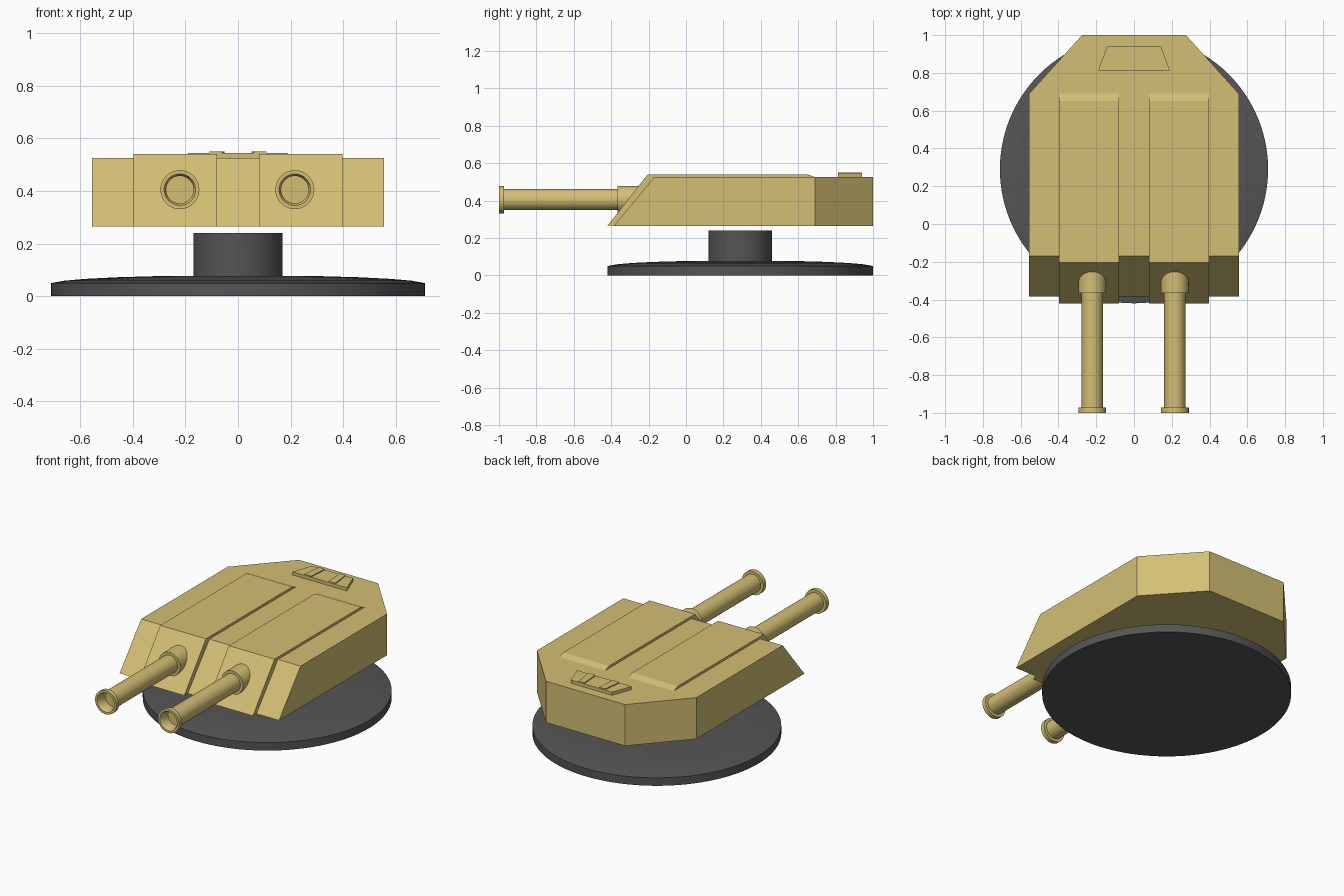
import bpy, bmesh, math
from mathutils import Vector

if "Cube" in bpy.data.objects:
    bpy.data.objects.remove(bpy.data.objects["Cube"])


def material(name, rgb):
    m = bpy.data.materials.new(name)
    m.diffuse_color = (*rgb, 1)
    m.use_nodes = True
    m.node_tree.nodes["Principled BSDF"].inputs["Base Color"].default_value = m.diffuse_color
    return m


TAN = material("sand_tan", (0.65, 0.52, 0.175))
GREY = material("dark_grey", (0.09, 0.09, 0.09))


def finish(name, bm, mat, smooth=False):
    bmesh.ops.recalc_face_normals(bm, faces=bm.faces)
    mesh = bpy.data.meshes.new(name)
    bm.to_mesh(mesh)
    bm.free()
    mesh.materials.append(mat)
    if smooth:
        mesh.shade_smooth()
        mesh.set_sharp_from_angle(angle=math.radians(35))
    obj = bpy.data.objects.new(name, mesh)
    bpy.context.collection.objects.link(obj)
    return obj


def loft(name, ring_a, ring_b, mat):
    """Closed solid between two matching rings of points."""
    bm = bmesh.new()
    a = [bm.verts.new(p) for p in ring_a]
    b = [bm.verts.new(p) for p in ring_b]
    bm.faces.new(a)
    bm.faces.new(b)
    n = len(a)
    for i in range(n):
        j = (i + 1) % n
        bm.faces.new((a[i], a[j], b[j], b[i]))
    return finish(name, bm, mat)


def lathe(name, profile, centre, axis, mat, steps=48):
    """Revolve (radius, height) points around the z or y axis."""
    bm = bmesh.new()
    pts = [Vector((r, 0, h)) if axis == 'Z' else Vector((r, h, 0)) for r, h in profile]
    verts = [bm.verts.new(p) for p in pts]
    edges = [bm.edges.new(e) for e in zip(verts, verts[1:])]
    direction = (0, 0, 1) if axis == 'Z' else (0, 1, 0)
    bmesh.ops.spin(bm, geom=verts + edges, cent=(0, 0, 0), axis=direction,
                   angle=math.tau, steps=steps, use_merge=False)
    bmesh.ops.remove_doubles(bm, verts=bm.verts, dist=1e-5)
    obj = finish(name, bm, mat, True)
    obj.location = centre
    return obj


# Base disc with shallow dome, and the pivot column
lathe("base_disc", [(0, 0), (0.71, 0), (0.71, 0.05), (0.66, 0.059), (0.58, 0.066),
                    (0.46, 0.072), (0.32, 0.076), (0, 0.079)], (0, 0.29, 0), 'Z', GREY, 96)
lathe("pivot_column", [(0, 0.06), (0.17, 0.06), (0.17, 0.24), (0, 0.24)],
      (0, 0.29, 0), 'Z', GREY, 64)


# Turret hull with sloped front and chamfered rear
def hull_ring(front, z):
    half = [(0.555, front), (0.555, 0.69), (0.275, 1.0)]
    return [(x, y, z) for x, y in half] + [(-x, y, z) for x, y in reversed(half)]


loft("turret_hull", hull_ring(-0.385, 0.265), hull_ring(-0.17, 0.525), TAN)

# Raised armour strips running over front and roof
strip = [(-0.42, 0.265), (-0.205, 0.54), (0.65, 0.54), (0.69, 0.525),
         (0.69, 0.515), (-0.16, 0.515), (-0.375, 0.268)]
for side, s in (("left", -1), ("right", 1)):
    loft("armour_strip_" + side, [(s * 0.08, y, z) for y, z in strip],
         [(s * 0.398, y, z) for y, z in strip], TAN)

# Barrels with muzzle ring and bore, plus collars
for side, x in (("left", -0.221), ("right", 0.216)):
    lathe("barrel_" + side, [(0, -0.93), (0.052, -0.93), (0.052, -0.985), (0.06, -1.0),
                             (0.074, -1.0), (0.074, -0.972), (0.056, -0.972),
                             (0.056, -0.2), (0, -0.2)], (x, 0, 0.405), 'Y', TAN)
    lathe("barrel_collar_" + side, [(0, -0.365), (0.074, -0.365), (0.074, -0.2), (0, -0.2)],
          (x, 0, 0.405), 'Y', TAN)


# Roof hatch: tapered plate with two narrow ribs
def quad(xs, y0, y1, z):
    a, b, c, d = xs
    return [(a, y0, z), (b, y0, z), (c, y1, z), (d, y1, z)]


plate = (-0.19, 0.19, 0.143, -0.143)
loft("roof_hatch", quad(plate, 0.812, 0.94, 0.515), quad(plate, 0.812, 0.94, 0.545), TAN)
for side, s in (("left", -1), ("right", 1)):
    rib = [s * v for v in (0.06, 0.108, 0.092, 0.052)]
    loft("hatch_rib_" + side, quad(rib, 0.814, 0.938, 0.54), quad(rib, 0.814, 0.938, 0.551), TAN)
